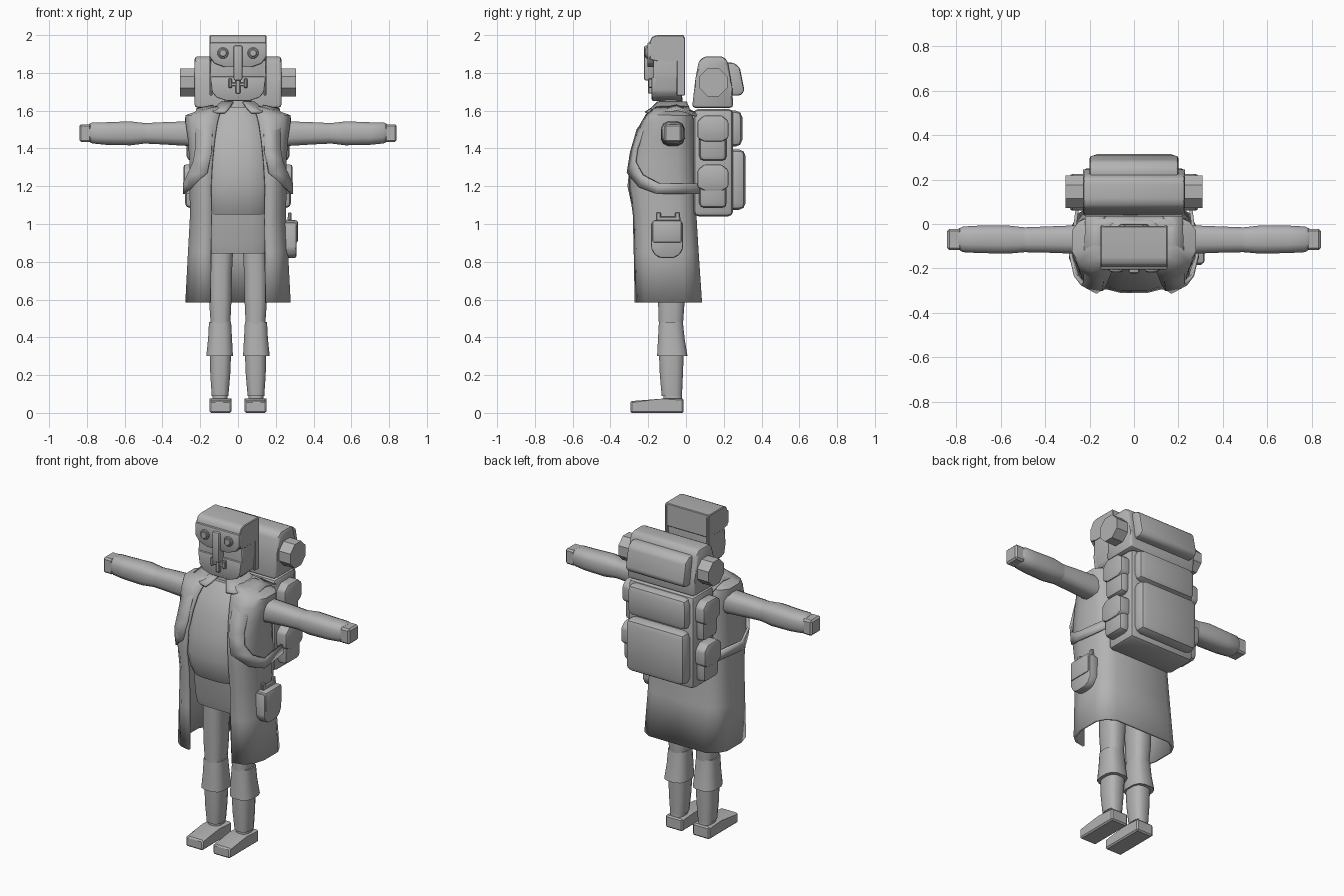
import bpy, bmesh, math

GREY = bpy.data.materials.new("plain grey")
GREY.diffuse_color = (0.45, 0.45, 0.45, 1)


def finish(name, bm, mirror=False, thick=0, angle=35):
    bmesh.ops.recalc_face_normals(bm, faces=bm.faces)
    me = bpy.data.meshes.new(name)
    bm.to_mesh(me)
    bm.free()
    me.materials.append(GREY)
    ob = bpy.data.objects.new(name, me)
    bpy.context.collection.objects.link(ob)
    bpy.ops.object.select_all(action='DESELECT')
    ob.select_set(True)
    bpy.context.view_layer.objects.active = ob
    bpy.ops.object.shade_smooth_by_angle(angle=math.radians(angle))
    if mirror:
        m = ob.modifiers.new("mirror", 'MIRROR')
        m.use_clip = True
        m.merge_threshold = 0.0005
    if thick:
        s = ob.modifiers.new("thickness", 'SOLIDIFY')
        s.thickness = thick
        s.offset = 0
    return ob


def bevel(bm, width, seg):
    if width:
        bmesh.ops.bevel(bm, geom=bm.edges[:], offset=width, segments=seg,
                        profile=0.5, affect='EDGES', clamp_overlap=True)


def box(name, x, y, z, b=0.0, seg=2, mirror=False):
    bm = bmesh.new()
    bmesh.ops.create_cube(bm, size=1)
    for v in bm.verts:
        v.co = [lo + (c + 0.5) * (hi - lo) for c, (lo, hi) in zip(v.co, (x, y, z))]
    bevel(bm, b, seg)
    return finish(name, bm, mirror)


def prism(name, axis, pts, lo, hi, b=0.0, seg=2, mirror=False):
    """Extrude an outline: axis x takes (y, z) points, axis y takes (x, z)."""
    bm = bmesh.new()
    put = (lambda t, p: (t, p[0], p[1])) if axis == 'x' else (lambda t, p: (p[0], t, p[1]))
    rings = [[bm.verts.new(put(t, p)) for p in pts] for t in (lo, hi)]
    n = len(pts)
    for i in range(n):
        j = (i + 1) % n
        bm.faces.new((rings[0][i], rings[0][j], rings[1][j], rings[1][i]))
    for r in rings:
        bm.faces.new(r)
    bevel(bm, b, seg)
    return finish(name, bm, mirror)


def loft(name, axis, sections, n=12, power=0.7, mirror=False):
    """Join rounded sections (t, a0, a1, b0, b1); axis z uses x, y and axis x uses y, z."""
    bm = bmesh.new()
    rings = []
    for t, a0, a1, b0, b1 in sections:
        ring = []
        for i in range(n):
            q = 2 * math.pi * (i + 0.5) / n
            c, s = (math.copysign(abs(f(q)) ** power, f(q)) for f in (math.cos, math.sin))
            a, b = (a0 + a1) / 2 + c * (a1 - a0) / 2, (b0 + b1) / 2 + s * (b1 - b0) / 2
            ring.append(bm.verts.new((a, b, t) if axis == 'z' else (t, a, b)))
        rings.append(ring)
    for r, s in zip(rings, rings[1:]):
        for i in range(n):
            bm.faces.new((r[i], r[(i + 1) % n], s[(i + 1) % n], s[i]))
    bm.faces.new(rings[0])
    bm.faces.new(rings[-1])
    return finish(name, bm, mirror, angle=40)


def sheet(name, rows, thick, angle=40):
    """Mirrored thin surface through equal-length rows of points."""
    bm = bmesh.new()
    vs = [[bm.verts.new(p) for p in row] for row in rows]
    for r, s in zip(vs, vs[1:]):
        for i in range(len(r) - 1):
            bm.faces.new((r[i], r[i + 1], s[i + 1], s[i]))
    return finish(name, bm, True, thick, angle)


def open_wrap(z, w, yf, yb, o):
    """Half of a cloth outline, from the front opening round to the middle of the back."""
    d = yb - yf
    return [(o, yf, z), (o + (w - o) * 0.5, yf + d * 0.04, z), (o + (w - o) * 0.82, yf + d * 0.14, z),
            (w, yf + d * 0.36, z), (w, yb - d * 0.25, z), (w * 0.9, yb - d * 0.1, z),
            (w * 0.7, yb, z), (0, yb, z)]


# Legs, knee guards and shoes
loft("upper_leg", 'z', [(0.46, .04, .145, -.145, -.015), (0.6, .033, .155, -.15, -.005),
                        (0.75, .03, .155, -.155, 0), (0.95, .02, .15, -.16, 0)], mirror=True)
loft("knee_guard", 'z', [(0.30, .025, .17, -.155, .01), (0.39, .03, .16, -.15, -.005),
                         (0.48, .035, .155, -.145, -.015)], mirror=True)
loft("lower_leg", 'z', [(0.09, .05, .14, -.13, -.02), (0.2, .04, .148, -.14, -.015),
                        (0.32, .035, .15, -.145, -.01)], mirror=True)
loft("ankle", 'z', [(0.05, .055, .135, -.12, -.02), (0.1, .055, .135, -.12, -.02)], mirror=True)
prism("shoe", 'x', [(-.295, 0), (-.012, 0), (-.012, .075), (-.13, .075), (-.295, .062)],
      0.035, 0.15, 0.008, 1, mirror=True)

# Shirt, skirt and neck
loft("shirt", 'z', [(1.05, -.17, .17, -.265, 0), (1.1, -.18, .18, -.29, 0), (1.2, -.19, .19, -.312, 0),
                    (1.32, -.18, .18, -.3, 0), (1.45, -.17, .17, -.27, 0), (1.56, -.14, .14, -.22, 0),
                    (1.62, -.08, .08, -.17, 0)], n=16)
loft("skirt", 'z', [(0.845, -.165, .165, -.205, 0), (0.9, -.17, .17, -.22, 0),
                    (1.08, -.17, .17, -.245, 0)], n=16, power=0.5)
loft("neck", 'z', [(1.56, -.08, .08, -.155, -.01), (1.69, -.07, .07, -.14, -.02)])

# Open coat with collar
sheet("coat", [open_wrap(*s) for s in (
    (0.585, .272, -.265, .078, .145), (0.85, .258, -.27, .06, .142), (1.05, .247, -.275, .048, .14),
    (1.2, .25, -.295, .045, .142), (1.33, .25, -.292, .04, .135), (1.45, .258, -.265, .038, .122),
    (1.53, .27, -.235, .035, .11), (1.572, .272, -.21, .03, .1), (1.6, .19, -.18, .02, .09),
    (1.62, .105, -.155, .005, .075))], 0.014)
sheet("collar", [open_wrap(*s) for s in (
    (1.59, .155, -.215, .025, .07), (1.61, .125, -.185, .015, .05), (1.645, .085, -.15, 0, .025))], 0.01)

# Shoulder straps running down the chest and under the arm to the pack
sheet("pack_strap", [
    ((.13, .07, 1.58), (.22, .07, 1.57)), ((.13, -.05, 1.625), (.22, -.05, 1.605)),
    ((.13, -.18, 1.60), (.225, -.17, 1.575)), ((.135, -.255, 1.5), (.225, -.225, 1.49)),
    ((.14, -.29, 1.38), (.225, -.26, 1.4)), ((.165, -.308, 1.27), (.235, -.27, 1.33)),
    ((.245, -.245, 1.195), (.265, -.23, 1.26)), ((.285, -.155, 1.16), (.285, -.14, 1.215)),
    ((.255, .07, 1.16), (.255, .07, 1.215))], 0.014)

# Arms and hands
loft("upper_arm", 'x', [(0.2, -.135, -.005, 1.41, 1.55), (0.27, -.135, -.005, 1.412, 1.545),
                        (0.4, -.13, -.01, 1.42, 1.54), (0.5, -.128, -.014, 1.425, 1.535)], mirror=True)
loft("forearm", 'x', [(0.49, -.128, -.014, 1.425, 1.535), (0.57, -.135, -.005, 1.415, 1.545),
                      (0.7, -.132, -.006, 1.418, 1.54), (0.77, -.128, -.01, 1.425, 1.54),
                      (0.79, -.115, -.02, 1.435, 1.53)], mirror=True)
box("hand", (.775, .84), (-.117, -.022), (1.433, 1.528), 0.01, 1, mirror=True)

# Head, hood and face
JAW = [(-.148, 1.99), (-.148, 1.78), (-.138, 1.70), (-.115, 1.67), (-.06, 1.652)]
JAW = JAW + [(-x, z) for x, z in reversed(JAW)]
prism("head", 'y', JAW, -.172, -.02, 0.012)
prism("chin_rim", 'y', [(x * 1.0, z) for x, z in JAW[1:-1]], -.182, -.15, 0.008)
prism("hood", 'x', [(-.01, 1.86), (-.01, 2), (-.155, 2), (-.18, 1.99), (-.193, 1.965), (-.193, 1.87),
                    (-.15, 1.86)], -.15, .15, 0.004, 1)
prism("hood_flap", 'y', [(-.15, 1.96), (-.15, 1.885), (-.125, 1.85), (-.07, 1.83), (.07, 1.83),
                         (.125, 1.85), (.15, 1.885), (.15, 1.96)], -.205, -.16, 0.007)
box("head_back_rim", (.135, .15), (-.05, -.005), (1.68, 1.99), 0.004, 1, mirror=True)
box("nose_strap", (-.024, .024), (-.222, -.17), (1.76, 1.945), 0.01)
box("mouth_strap", (-.012, .012), (-.2, -.17), (1.69, 1.78), 0.004, 1)
box("buckle", (-.05, .05), (-.197, -.17), (1.73, 1.748), 0.004, 1)
box("buckle_side", (.032, .05), (-.199, -.17), (1.72, 1.77), 0.004, 1, mirror=True)


def disc(name, r, y0, y1):
    pts = [(.08 + r * math.cos(i * math.pi / 8), 1.905 + r * math.sin(i * math.pi / 8)) for i in range(16)]
    prism(name, 'y', pts, y0, y1, 0.004, 1, mirror=True)


disc("eye_ring", 0.03, -.215, -.19)
disc("eye_lens", 0.021, -.22, -.19)

# Backpack body and rear pockets
box("pack_body", (-.225, .225), (.04, .25), (1.04, 1.61), 0.028)
box("rear_pocket_lower", (-.2, .2), (.21, .315), (1.075, 1.395), 0.035)
box("rear_pocket_upper", (-.2, .2), (.21, .298), (1.41, 1.60), 0.035)

# Side pockets with flaps
for label, z0, z1, x1 in (("lower", 1.085, 1.315, .288), ("upper", 1.335, 1.575, .28)):
    box("side_pocket_" + label, (.2, x1 - .008), (.07, .215), (z0, z1 - .02), 0.025, mirror=True)
    m = z1 - 0.12
    prism("side_flap_" + label, 'x', [(.06, m), (.1, m - .02), (.19, m - .02), (.225, m), (.225, z1 - .03),
                                      (.19, z1), (.095, z1), (.06, z1 - .03)],
          .2, x1, 0.012, mirror=True)

# Top bag, its rear pouch and the bedroll
prism("top_bag", 'x', [(.032, 1.615), (.05, 1.77), (.068, 1.865), (.1, 1.888), (.195, 1.888),
                       (.22, 1.865), (.245, 1.72), (.25, 1.615)], -.23, .23, 0.022)
prism("top_bag_pouch", 'x', [(.2, 1.855), (.25, 1.855), (.285, 1.83), (.31, 1.705), (.29, 1.68),
                             (.2, 1.68)], -.2, .2, 0.014)
roll = [(.145 + .08 * math.cos((i + .5) * math.pi / 4), 1.75 + .08 * math.sin((i + .5) * math.pi / 4))
        for i in range(8)]
prism("bedroll", 'x', roll, -.308, .308)

# Hip pouch hanging on one side
prism("hip_pouch", 'x', [(-.185, 1.01), (-.185, .87), (-.165, .835), (-.135, .82), (-.065, .82),
                         (-.035, .835), (-.015, .87), (-.015, 1.01)], .245, .31, 0.012)
box("hip_pouch_lid", (.25, .317), (-.178, -.022), (.9, 1.02), 0.012)
box("hip_pouch_clip", (.262, .282), (-.155, -.03), (1.0, 1.04), 0.005, 1)
for i, y in enumerate((-.145, -.045)):
    box("clip_post_%d" % (i + 1), (.265, .282), (y - .012, y + .012), (1.02, 1.062), 0.004, 1)
